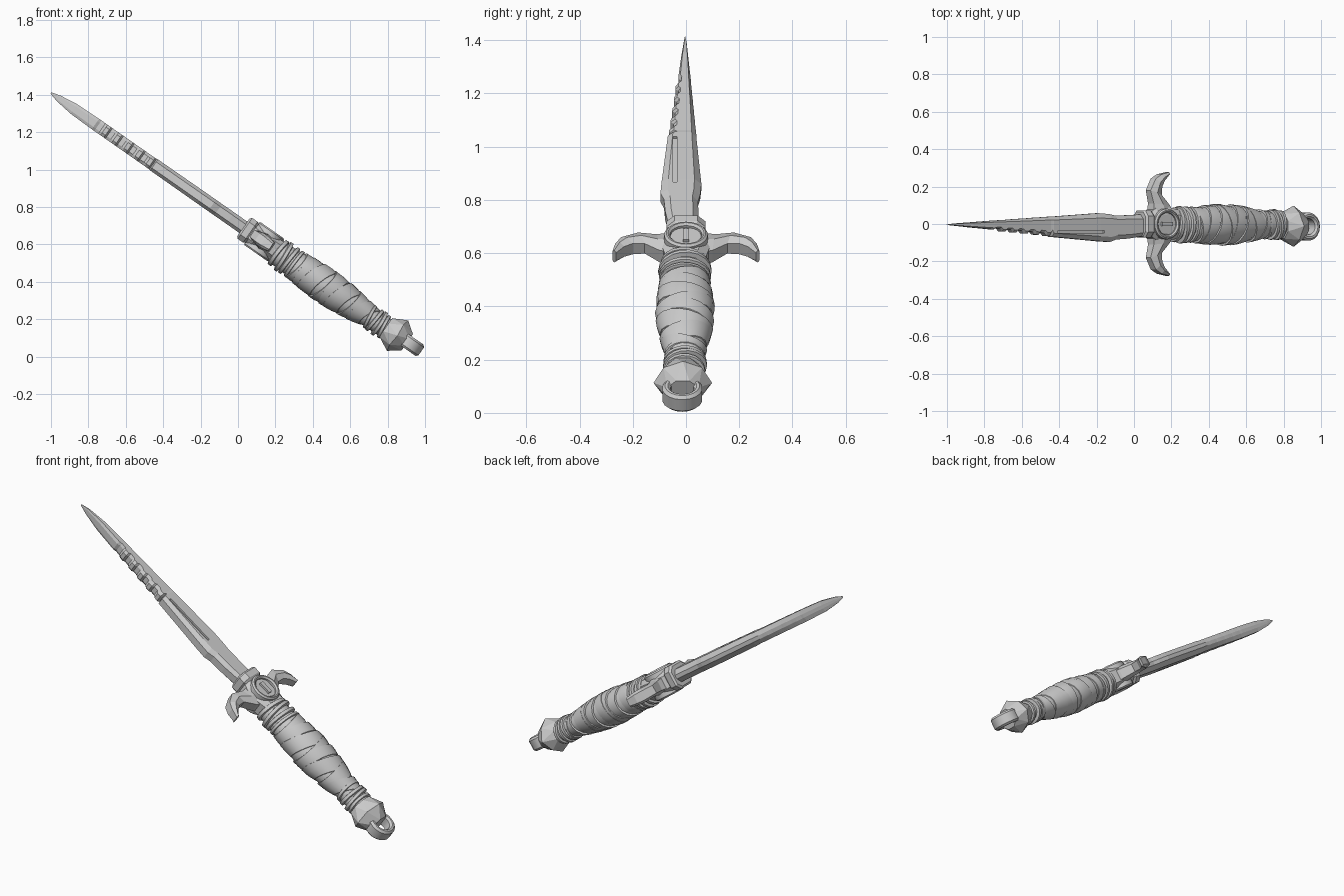
import bpy, bmesh, math, random
from mathutils import Matrix, Vector

if "Cube" in bpy.data.objects:
    bpy.data.objects.remove(bpy.data.objects["Cube"])

random.seed(4)
# Local frame: s runs from tip to pommel, y across the blade, w out of the flat
CA, SA = 0.8200, 0.5724
FRAME = Matrix(((CA, 0, SA, -1.0), (0, 1, 0, 0), (-SA, 0, CA, 1.41), (0, 0, 0, 1)))


def finish(name, bm, smooth=None):
    bmesh.ops.remove_doubles(bm, verts=bm.verts, dist=1e-5)
    bmesh.ops.recalc_face_normals(bm, faces=bm.faces)
    me = bpy.data.meshes.new(name)
    bm.to_mesh(me)
    bm.free()
    ob = bpy.data.objects.new(name, me)
    bpy.context.collection.objects.link(ob)
    ob.matrix_world = FRAME
    if smooth:
        bpy.ops.object.select_all(action='DESELECT')
        bpy.context.view_layer.objects.active = ob
        ob.select_set(True)
        bpy.ops.object.shade_smooth_by_angle(angle=math.radians(smooth))
    return ob


def loft(name, rings, closed=False, smooth=None):
    bm = bmesh.new()
    vr = [[bm.verts.new(p) for p in r] for r in rings]
    n = len(vr[0])
    pairs = list(zip(vr, vr[1:])) + ([(vr[-1], vr[0])] if closed else [])
    for a, b in pairs:
        for i in range(n):
            j = (i + 1) % n
            bm.faces.new((a[i], a[j], b[j], b[i]))
    if not closed:
        bm.faces.new(vr[0])
        bm.faces.new(vr[-1])
    return finish(name, bm, smooth)


def washer(name, s, y, r_out, r_in, h, c, n=20):
    # chamfered ring whose axis is w
    prof = [(r_out, h - c), (r_out - c, h), (r_in + c, h), (r_in, h - c),
            (r_in, c - h), (r_in + c, -h), (r_out - c, -h), (r_out, c - h)]
    rings = []
    for k in range(n):
        a = 2 * math.pi * k / n
        rings.append([(s + r * math.cos(a), y + r * math.sin(a), w) for r, w in prof])
    return loft(name, rings, closed=True, smooth=35)


def box(name, s0, s1, y0, y1, w0, w1):
    return loft(name, [[(s, y0, w0), (s, y1, w0), (s, y1, w1), (s, y0, w1)] for s in (s0, s1)])


# Blade: stations of (s, low edge, high edge, half thickness); teeth on the low edge
stations = [(0.0, -0.005, -0.002, 0.004), (0.05, -0.009, 0.003, 0.018),
            (0.15, -0.018, 0.009, 0.031), (0.29, -0.029, 0.018, 0.034)]
for k in range(5):
    s = 0.30 + 0.072 * k
    lo = -0.034 - 0.006 * k
    hi = 0.018 + 0.0042 * k
    stations += [(s + 0.006, lo + 0.012, hi, 0.034), (s + 0.032, lo + 0.010, hi + 0.002, 0.034),
                 (s + 0.046, lo - 0.005, hi + 0.003, 0.034), (s + 0.068, lo - 0.006, hi + 0.004, 0.034)]
stations += [(0.665, -0.045, 0.039, 0.035), (0.672, -0.068, 0.039, 0.036), (0.98, -0.092, 0.058, 0.037),
             (1.05, -0.096, 0.053, 0.037), (1.09, -0.083, 0.045, 0.037), (1.17, -0.078, 0.047, 0.037),
             (1.28, -0.062, 0.052, 0.037)]
rings = []
for s, lo, hi, t in stations:
    a, b = lo * 0.72, hi * 0.55
    if s == 0.0:
        a, b = -0.004, -0.003
    e, f = t * 0.55, t * 0.3
    rings.append([(s, lo, -e), (s, a, -t), (s, b, -t), (s, hi, -f),
                  (s, hi, f), (s, b, t), (s, a, t), (s, lo, e)])
blade = loft("blade", rings)

# Narrow grooves on both flats
for side in (1, -1):
    cut = box("groove_cutter", 0.70, 1.0, -0.048, -0.034, side * 0.027, side * 0.06)
    cut.hide_render = True
    cut.hide_set(True)
    m = blade.modifiers.new("groove", 'BOOLEAN')
    m.object, m.operation, m.solver = cut, 'DIFFERENCE', 'EXACT'


# Collar and hub between blade and handle
def oct_ring(s, hy, hw, c=0.4):
    cy, cw = hy * (1 - c), hw * (1 - c)
    return [(s, hy, cw), (s, cy, hw), (s, -cy, hw), (s, -hy, cw),
            (s, -hy, -cw), (s, -cy, -hw), (s, cy, -hw), (s, hy, -cw)]


loft("blade_collar", [oct_ring(1.255, 0.064, 0.058), oct_ring(1.265, 0.073, 0.068),
                      oct_ring(1.30, 0.073, 0.068), oct_ring(1.315, 0.062, 0.058)])
loft("guard_hub", [oct_ring(1.30, 0.062, 0.055), oct_ring(1.34, 0.085, 0.058),
                   oct_ring(1.43, 0.088, 0.058), oct_ring(1.49, 0.075, 0.06)])
washer("guard_disc_rim", 1.39, 0, 0.082, 0.06, 0.075, 0.008, 24)
for side in (1, -1):
    box("disc_bar", 1.355, 1.425, -0.012, 0.012, side * 0.05, side * 0.07)

# Guard arms: matching outer and inner edge points, curling toward the handle
outer = [(1.325, 0.05), (1.33, 0.11), (1.312, 0.18), (1.345, 0.243), (1.385, 0.266), (1.435, 0.277)]
inner = [(1.46, 0.05), (1.435, 0.10), (1.385, 0.155), (1.387, 0.20), (1.405, 0.232), (1.437, 0.262)]
half = [0.05, 0.042, 0.035, 0.038, 0.036, 0.028]
for side, name in ((1, "guard_arm_left"), (-1, "guard_arm_right")):
    rings = []
    for (s0, y0), (s1, y1), t in zip(outer, inner, half):
        sm, ym, f = (s0 + s1) / 2, (y0 + y1) / 2, 0.65 * t
        rings.append([(s0, side * y0, f), (sm, side * ym, t), (s1, side * y1, f),
                      (s1, side * y1, -f), (sm, side * ym, -t), (s0, side * y0, -f)])
    loft(name, rings)

# Handle radius along s
PROFILE = [(1.40, 0.07), (1.49, 0.082), (1.57, 0.083), (1.65, 0.093), (1.77, 0.104), (1.89, 0.098),
           (2.01, 0.079), (2.08, 0.066), (2.20, 0.064), (2.30, 0.064)]


def radius(s):
    for (a, ra), (b, rb) in zip(PROFILE, PROFILE[1:]):
        if s <= b:
            return ra + (rb - ra) * max(0, s - a) / (b - a)
    return PROFILE[-1][1]


def tilted(s, off, tilt, phase, n=18):
    ring = []
    for k in range(n):
        a = 2 * math.pi * k / n
        si = s + tilt * math.cos(a - phase)
        r = radius(si) + off
        ring.append((si, -0.004 + r * math.cos(a), -0.006 + 0.88 * r * math.sin(a)))
    return ring


loft("handle_core", [tilted(s, 0, 0, 0) for s in (1.46, 1.57, 1.65, 1.77, 1.89, 2.01, 2.08, 2.20)], smooth=30)

# Overlapping cloth wraps
s = 1.60
k = 0
while s < 2.04:
    wd = random.uniform(0.055, 0.085)
    tilt = random.uniform(0.022, 0.042)
    ph = (0.5 if k % 3 else 2.6) + random.uniform(-0.5, 0.5)
    loft("handle_wrap", [tilted(s - 0.004, -0.01, tilt, ph), tilted(s, 0.010, tilt, ph),
                         tilted(s + wd * 0.5, 0.008, tilt, ph), tilted(s + wd, 0.003, tilt, ph),
                         tilted(s + wd + 0.01, -0.01, tilt, ph)], smooth=30)
    s += wd * 0.85
    k += 1

# Cord rings at both ends of the handle
for s, w, h in ((1.487, 0.015, 0.012), (1.522, 0.014, 0.018), (1.557, 0.014, 0.015), (1.59, 0.012, 0.011),
                (2.085, 0.012, 0.011), (2.115, 0.013, 0.015), (2.145, 0.013, 0.018), (2.175, 0.012, 0.012)):
    t, p = random.uniform(0.002, 0.009), random.uniform(0, 6)
    loft("handle_cord", [tilted(s - w, -0.008, t, p), tilted(s - w * 0.6, h, t, p),
                         tilted(s + w * 0.6, h, t, p), tilted(s + w, -0.008, t, p)], smooth=30)

# Faceted pommel
bm = bmesh.new()
for s, r, n, ph in ((2.185, 0.072, 8, 0.393), (2.262, 0.110, 4, 0), (2.255, 0.102, 4, math.pi / 4),
                    (2.325, 0.064, 8, 0.393)):
    for i in range(n):
        a = 2 * math.pi * i / n + ph
        bm.verts.new((s, -0.012 + r * math.cos(a), -0.003 + 0.9 * r * math.sin(a)))
bmesh.ops.convex_hull(bm, input=bm.verts)
finish("pommel", bm)

# Lanyard ring
washer("pommel_ring", 2.338, -0.014, 0.076, 0.044, 0.037, 0.011, 18)
